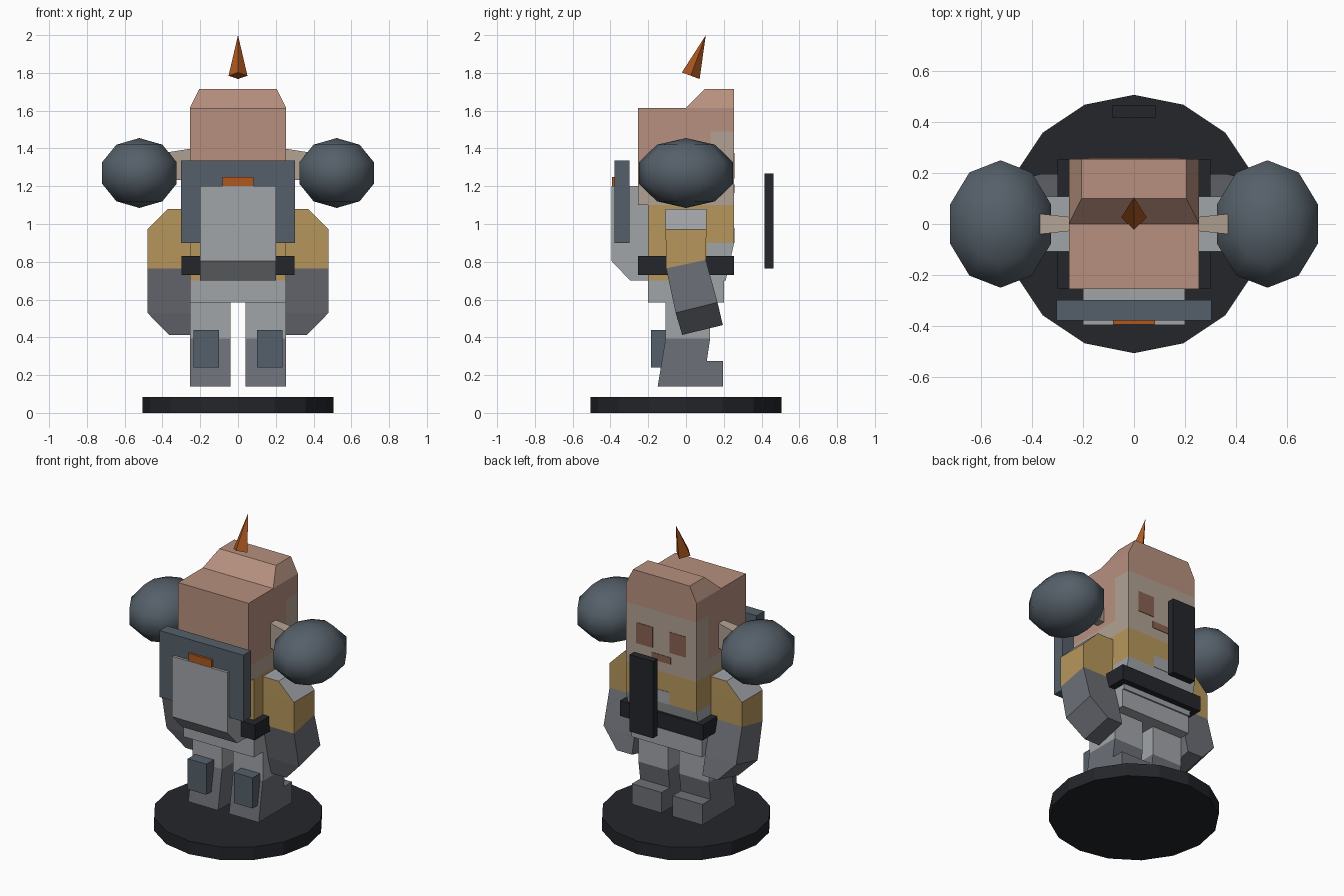
import bpy, bmesh
from mathutils import Vector, Matrix

if "Cube" in bpy.data.objects:
    bpy.data.objects.remove(bpy.data.objects["Cube"])

PALETTE = {"hair": (182, 143, 126), "skin": (176, 160, 145), "ochre": (182, 150, 92),
           "dark": (40, 42, 46), "slate": (86, 96, 105), "orange": (172, 88, 36),
           "feature": (135, 97, 82), "light": (160, 163, 167), "mid": (108, 111, 118)}
MATS = {}
for key, rgb in PALETTE.items():
    MATS[key] = bpy.data.materials.new(key)
    MATS[key].diffuse_color = [(c / 255) ** 2.2 for c in rgb] + [1]


def finish(name, bm, colours, mirror=False, cuts=(), rule=None):
    """Cut the mesh along planes, colour faces by rule(centre), make the object."""
    for axis, pos in cuts:
        n = Vector((0, 0, 0))
        n[axis] = 1
        bmesh.ops.bisect_plane(bm, geom=bm.verts[:] + bm.edges[:] + bm.faces[:],
                               plane_co=n * pos, plane_no=n)
    bmesh.ops.recalc_face_normals(bm, faces=bm.faces[:])
    if rule:
        for f in bm.faces:
            f.material_index = rule(f.calc_center_median())
    me = bpy.data.meshes.new(name)
    bm.to_mesh(me)
    bm.free()
    for c in colours.split():
        me.materials.append(MATS[c])
    ob = bpy.data.objects.new(name, me)
    bpy.context.collection.objects.link(ob)
    if mirror:
        ob.modifiers.new("mirror", 'MIRROR').use_mirror_merge = False
    return ob


def loft(name, rings, colours, **kw):
    """Bridge rings with equal point counts and cap both ends."""
    bm = bmesh.new()
    vs = [[bm.verts.new(p) for p in r] for r in rings]
    n = len(vs[0])
    for a, b in zip(vs, vs[1:]):
        for i in range(n):
            bm.faces.new((a[i], a[(i + 1) % n], b[(i + 1) % n], b[i]))
    bm.faces.new(vs[0])
    bm.faces.new(vs[-1])
    return finish(name, bm, colours, **kw)


def prism(name, x0, x1, profile, colours, **kw):
    """Extrude a (y, z) profile along x."""
    return loft(name, [[(x, y, z) for y, z in profile] for x in (x0, x1)], colours, **kw)


def box(name, x0, x1, y0, y1, z0, z1, colours, **kw):
    return prism(name, x0, x1, [(y0, z0), (y1, z0), (y1, z1), (y0, z1)], colours, **kw)


# Round base
bm = bmesh.new()
bmesh.ops.create_cone(bm, cap_ends=True, segments=16, radius1=0.505, radius2=0.505, depth=0.085,
                      matrix=Matrix.Translation((0, 0, 0.0425)))
finish("base", bm, "dark")

# Legs: upper leg, boot and calf pad
box("upper_leg", 0.04, 0.255, -0.108, 0.128, 0.395, 0.585, "light", mirror=True)
prism("boot", 0.04, 0.255, [(-0.15, 0.14), (0.195, 0.14), (0.195, 0.275), (0.11, 0.275),
                            (0.128, 0.395), (-0.108, 0.395)], "mid", mirror=True)
box("calf_pad", 0.1, 0.235, -0.185, -0.1, 0.24, 0.44, "slate", mirror=True)

# Torso, chest notch and belt
box("pelvis", -0.255, 0.255, -0.2, 0.2, 0.585, 0.7, "light")
prism("torso", -0.255, 0.255, [(-0.2, 0.7), (0.21, 0.7), (0.255, 0.9), (0.255, 1.1), (-0.2, 1.1)],
      "ochre light", cuts=[(2, 0.9), (1, 0.11)], rule=lambda c: int(c.z < 0.9 and c.y > 0.11))
box("chest_notch", -0.06, 0.06, 0.2, 0.258, 0.9, 0.98, "light")
box("belt", -0.3, 0.3, -0.255, 0.255, 0.73, 0.83, "dark")

# Arms: shoulder bevel, sleeve, forearm, hand (outer x, back y/z, front y/z)
SECTIONS = [(0.37, -0.108, 1.08, 0.108, 1.08), (0.48, -0.108, 0.97, 0.108, 0.97),
            (0.48, -0.105, 0.765, 0.105, 0.81), (0.48, -0.055, 0.53, 0.167, 0.585),
            (0.365, -0.02, 0.413, 0.195, 0.465)]
loft("arm", [[(0.255, y0, z0), (x, y0, z0), (x, y1, z1), (0.255, y1, z1)]
             for x, y0, z0, y1, z1 in SECTIONS], "ochre mid light", mirror=True,
     rule=lambda c: 2 if c.z > 1.0 and c.y == 0 or c.z > 1.07 else (0 if c.z > 0.79 else 1))

# Head with painted hair and face
box("head", -0.255, 0.255, -0.255, 0.255, 1.1, 1.615, "hair skin",
    cuts=[(2, 1.49), (2, 1.2), (1, 0.13)],
    rule=lambda c: int(c.z < 1.2 or (c.z < 1.49 and c.y > 0.13)))
loft("hair_crest", [[(-w, y, z), (w, y, z), (w, 0.255, z), (-w, 0.255, z)]
                    for w, y, z in ((0.255, 0, 1.615), (0.205, 0.1, 1.715))], "hair")
box("eye", 0.062, 0.18, 0.25, 0.258, 1.24, 1.375, "feature", mirror=True)
box("mouth", -0.07, 0.07, 0.25, 0.258, 1.165, 1.21, "feature")
loft("ear", [[(x, -w, z0), (x, w, z0), (x, w, z1), (x, -w, z1)]
             for x, w, z0, z1 in ((0.255, 0.028, 1.235, 1.398), (0.37, 0.04, 1.23, 1.38))],
     "skin", mirror=True)

# Floating four-sided spike
axis = Vector((0, 0.08, 0.215))
bm = bmesh.new()
bmesh.ops.create_cone(bm, cap_ends=True, segments=4, radius1=0.05, radius2=0, depth=axis.length,
                      matrix=Matrix.Translation(Vector((0, 0.025, 1.785)) + axis / 2)
                      @ Matrix.Rotation(-0.356, 4, 'X'))
finish("head_spike", bm, "orange")

# Side bulbs
bm = bmesh.new()
bmesh.ops.create_uvsphere(bm, u_segments=10, v_segments=5, radius=1,
                          matrix=Matrix.Translation((0.522, 0, 1.27))
                          @ Matrix.Diagonal((0.218, 0.262, 0.185, 1)))
for f in bm.faces:
    f.smooth = True
finish("side_bulb", bm, "slate", mirror=True)

# Backpack
prism("backpack", -0.2, 0.2, [(-0.395, 0.805), (-0.295, 0.7), (-0.2, 0.7), (-0.2, 1.2),
                              (-0.395, 1.2)], "light")
box("backpack_frame", -0.303, 0.303, -0.378, -0.298, 0.9, 1.335, "slate")
box("backpack_clip", -0.083, 0.083, -0.393, -0.37, 1.2, 1.25, "orange")

# Floating slab in front of the face side
box("floating_slab", -0.085, 0.085, 0.415, 0.463, 0.765, 1.268, "dark")

for m in bpy.data.materials:
    if m.users and not m.is_grease_pencil:
        m.use_nodes = True
        m.node_tree.nodes["Principled BSDF"].inputs["Base Color"].default_value = m.diffuse_color
